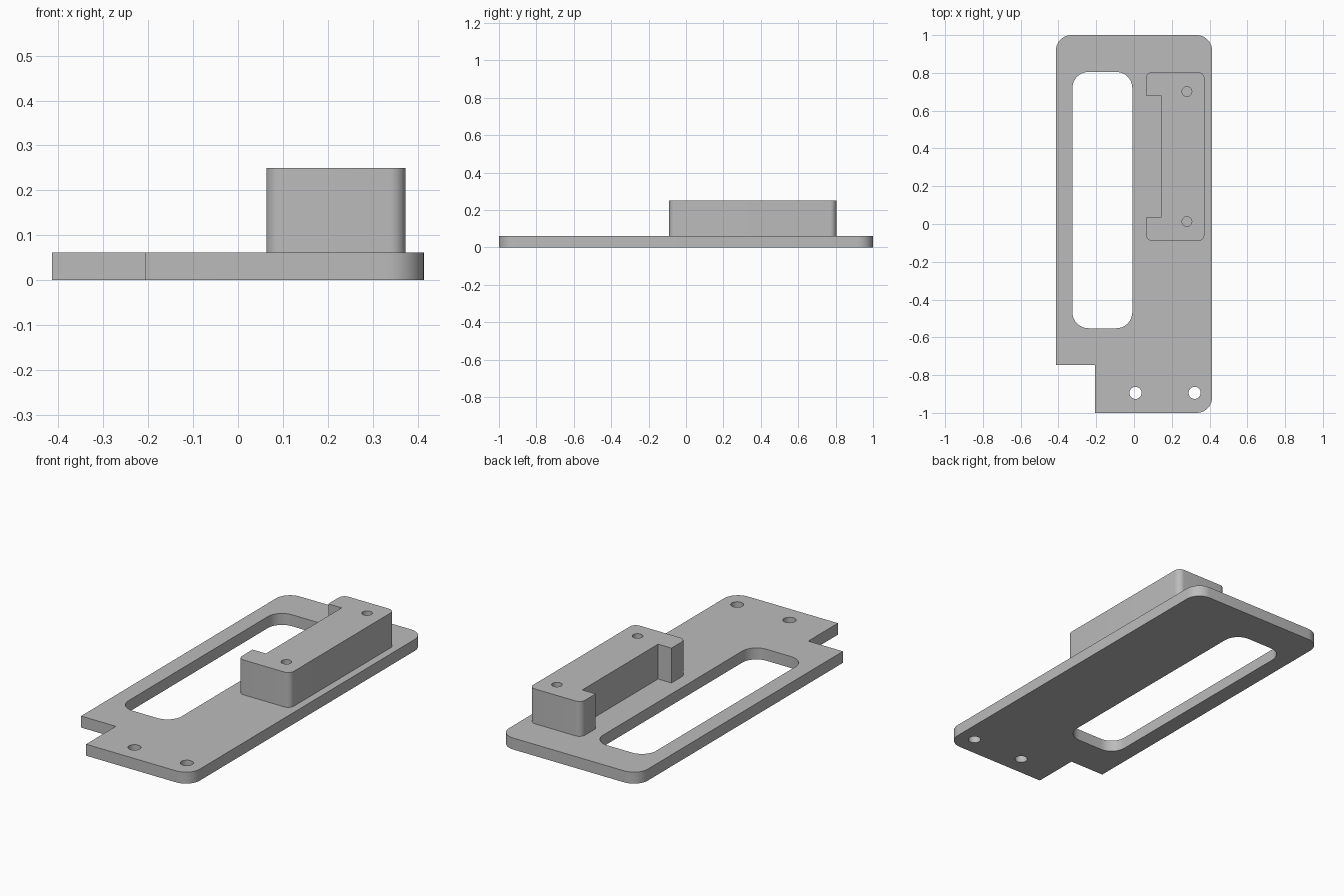
import bpy
import bmesh
import math
from mathutils import Vector

cube = bpy.data.objects.get("Cube")
if cube:
    bpy.data.objects.remove(cube, do_unlink=True)

grey = bpy.data.materials.new("plain grey")
grey.use_nodes = True
colour = (0.5, 0.5, 0.5, 1)
grey.diffuse_color = colour
grey.node_tree.nodes["Principled BSDF"].inputs["Base Color"].default_value = colour


def rounded(corners, steps=10):
    """Outline from (x, y, radius) square corners."""
    points = []
    for i, (x, y, r) in enumerate(corners):
        here = Vector((x, y))
        if r == 0:
            points.append(here)
            continue
        before = (Vector(corners[i - 1][:2]) - here).normalized()
        after = (Vector(corners[(i + 1) % len(corners)][:2]) - here).normalized()
        centre = here + (before + after) * r
        for s in range(steps + 1):
            a = math.pi / 2 * s / steps
            points.append(centre - after * r * math.cos(a) - before * r * math.sin(a))
    return points


def circle(x, y, r, steps=32):
    turns = [2 * math.pi * s / steps for s in range(steps)]
    return [Vector((x + r * math.cos(a), y + r * math.sin(a))) for a in turns]


def extruded(name, loops, bottom, top):
    """Solid from an outer outline and any hole outlines."""
    curve = bpy.data.curves.new(name, "CURVE")
    curve.dimensions = "2D"
    curve.fill_mode = "BOTH"
    curve.extrude = (top - bottom) / 2
    for loop in loops:
        spline = curve.splines.new("POLY")
        spline.points.add(len(loop) - 1)
        for point, co in zip(spline.points, loop):
            point.co = (co.x, co.y, 0, 1)
        spline.use_cyclic_u = True
    obj = bpy.data.objects.new(name, curve)
    obj.location.z = (top + bottom) / 2
    bpy.context.collection.objects.link(obj)
    bpy.ops.object.select_all(action="DESELECT")
    obj.select_set(True)
    bpy.context.view_layer.objects.active = obj
    bpy.ops.object.convert(target="MESH")
    obj = bpy.context.object
    # Weld caps to walls
    bm = bmesh.new()
    bm.from_mesh(obj.data)
    bmesh.ops.remove_doubles(bm, verts=bm.verts, dist=0.0001)
    bmesh.ops.recalc_face_normals(bm, faces=bm.faces)
    bm.to_mesh(obj.data)
    bm.free()
    obj.data.materials.clear()
    obj.data.materials.append(grey)
    bpy.ops.object.shade_smooth_by_angle(angle=math.radians(30))
    return obj


# Base plate with a notched corner, a long slot and two screw holes
R = 0.083
plate = rounded([(-0.207, -1, 0), (0.414, -1, R), (0.414, 1, R),
                 (-0.414, 1, R), (-0.414, -0.747, 0), (-0.207, -0.747, 0)])
S = 0.085
slot = rounded([(-0.326, -0.552, S), (-0.009, -0.552, S),
                (-0.009, 0.805, S), (-0.326, 0.805, S)])
plate_holes = [circle(x, -0.894, 0.032) for x in (0.008, 0.321)]
extruded("base_plate", [plate, slot] + plate_holes, 0, 0.062)

# Raised C-shaped block with two blind holes
B = 0.034
block = rounded([(0.063, -0.09, B), (0.373, -0.09, B), (0.373, 0.804, B),
                 (0.063, 0.804, B), (0.063, 0.68, 0), (0.143, 0.68, 0),
                 (0.143, 0.034, 0), (0.063, 0.034, 0)])
block_holes = [circle(0.28, y, 0.026) for y in (0.013, 0.701)]
extruded("mounting_block", [block] + block_holes, 0.061, 0.25)
